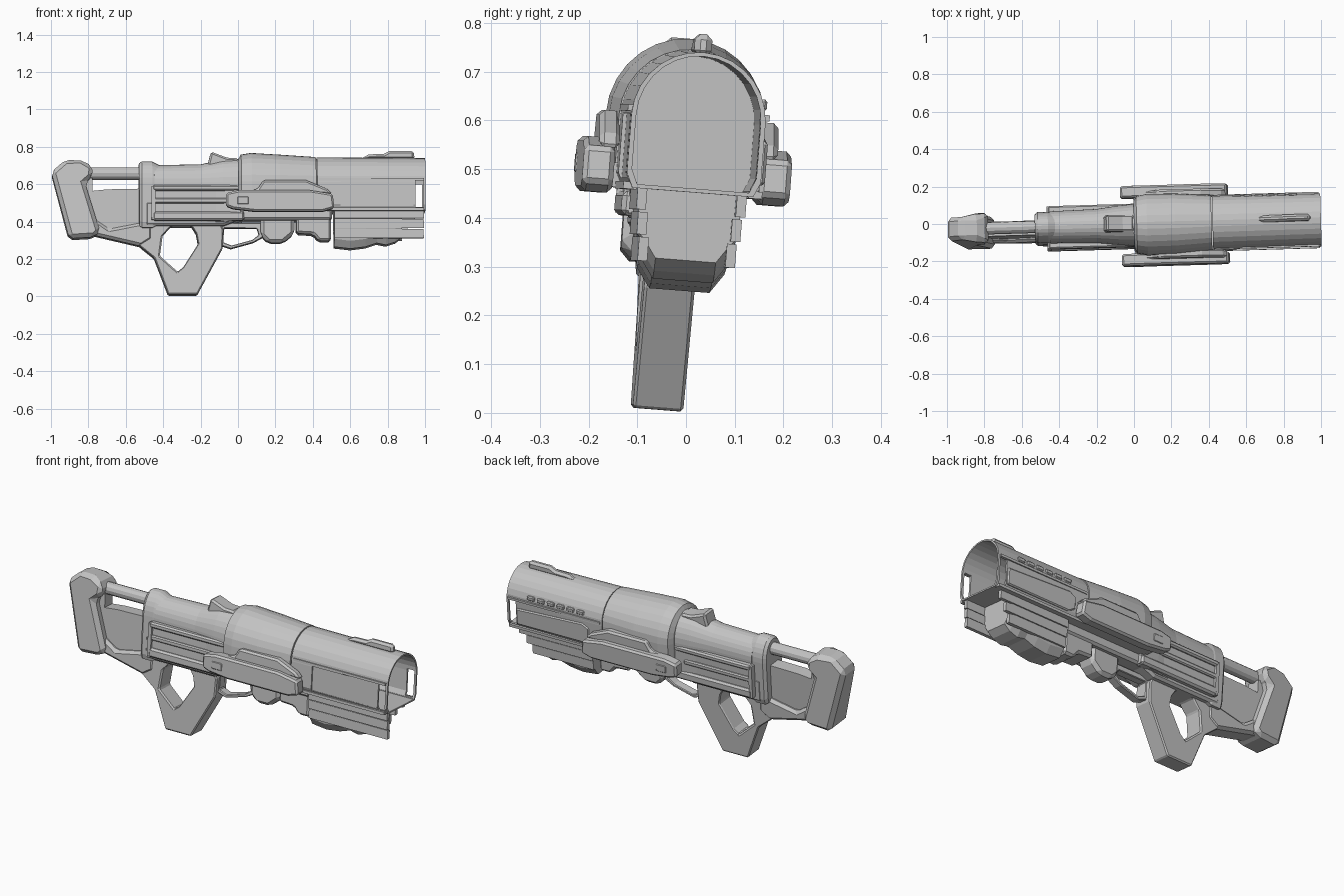
import bpy, bmesh, math
from mathutils import Matrix

grey = bpy.data.materials.new("plain_grey")
grey.diffuse_color = (0.55, 0.55, 0.55, 1)
parts = []


def finish(name, bm, bevel=0.0):
    bmesh.ops.recalc_face_normals(bm, faces=bm.faces)
    me = bpy.data.meshes.new(name)
    bm.to_mesh(me)
    bm.free()
    me.materials.append(grey)
    ob = bpy.data.objects.new(name, me)
    bpy.context.collection.objects.link(ob)
    if bevel:
        m = ob.modifiers.new("bevel", 'BEVEL')
        m.width, m.segments, m.limit_method = bevel, 1, 'ANGLE'
    parts.append(ob)
    return ob


def prism(name, pts, y0, y1, bevel=0.0):
    """Side profile (x, z) extruded from y0 to y1."""
    bm = bmesh.new()
    a = [bm.verts.new((x, y0, z)) for x, z in pts]
    b = [bm.verts.new((x, y1, z)) for x, z in pts]
    bm.faces.new(a)
    bm.faces.new(b)
    for i in range(len(a)):
        j = (i + 1) % len(a)
        bm.faces.new((a[i], a[j], b[j], b[i]))
    return finish(name, bm, bevel)


def box(name, x0, x1, y0, y1, z0, z1, bevel=0.0):
    return prism(name, [(x0, z0), (x1, z0), (x1, z1), (x0, z1)], y0, y1, bevel)


def pair(maker, name, *args):
    """Make a part on the +y side and its mirror image on the -y side."""
    maker(name + "_left", *args)
    ob = maker(name + "_right", *args)
    ob.data.transform(Matrix.Diagonal((1, -1, 1, 1)))
    ob.data.flip_normals()


def ring(name, outer, inner, hw, bevel=0.0):
    """Profile with a hole; outer and inner have equal point counts."""
    bm = bmesh.new()
    n = len(outer)
    o0, o1, i0, i1 = [[bm.verts.new((x, y, z)) for x, z in p]
                      for p in (outer, inner) for y in (-hw, hw)]
    for i in range(n):
        j = (i + 1) % n
        for p, q in ((o0, o1), (o1, i1), (i1, i0), (i0, o0)):
            bm.faces.new((p[i], p[j], q[j], q[i]))
    return finish(name, bm, bevel)


def loft(name, sections):
    """Join (x, [(y, z)...]) cross-sections and cap both ends."""
    bm = bmesh.new()
    rows = [[bm.verts.new((x, y, z)) for y, z in s] for x, s in sections]
    n = len(rows[0])
    for r, s in zip(rows, rows[1:]):
        for i in range(n):
            j = (i + 1) % n
            bm.faces.new((r[i], r[j], s[j], s[i]))
    bm.faces.new(rows[0])
    bm.faces.new(rows[-1])
    return finish(name, bm)


def dome(w, top, bot, zc=0.6, n=14):
    """Arched section: flat bottom, straight sides, round top."""
    arc = [(w * math.cos(math.pi * i / n), zc + (top - zc) * math.sin(math.pi * i / n))
           for i in range(n + 1)]
    return [(w * 0.9, bot), (w, bot + 0.03)] + arc + [(-w, bot + 0.03), (-w * 0.9, bot)]


def trough(bot):
    """Handguard section: flat top, sides tapering to a narrow bottom."""
    half = [(0.108, 0.455), (0.102, 0.36), (0.09, bot + 0.04), (0.062, bot)]
    return half + [(-y, z) for y, z in reversed(half)]


def cut(ob, cutters):
    for c in cutters:
        m = ob.modifiers.new("cut", 'BOOLEAN')
        m.object, m.operation, m.solver = c, 'DIFFERENCE', 'EXACT'
    dg = bpy.context.evaluated_depsgraph_get()
    me = bpy.data.meshes.new_from_object(ob.evaluated_get(dg))
    ob.modifiers.clear()
    ob.data = me
    for c in cutters:
        parts.remove(c)
        bpy.data.objects.remove(c)


# Open front barrel with see-through slot at the muzzle and a recess on the near side
barrel = loft("front_barrel", [
    (0.42, dome(0.143, 0.742, 0.45)), (1.0, dome(0.138, 0.738, 0.45)),
    (1.0, dome(0.128, 0.730, 0.458)), (0.55, dome(0.128, 0.730, 0.458))])
cut(barrel, [box("muzzle_slot", 0.945, 0.988, -0.3, 0.3, 0.465, 0.61),
             box("side_recess", 0.545, 0.935, -0.3, -0.134, 0.47, 0.602)])
pair(box, "upper_barrel_rail", 0.43, 0.99, 0.13, 0.146, 0.607, 0.62)
pair(box, "lower_barrel_rail", 0.43, 0.99, 0.115, 0.143, 0.447, 0.462)
prism("barrel_side_panel", [(0.5, 0.5), (0.54, 0.475), (0.94, 0.475), (0.94, 0.565), (0.54, 0.585), (0.5, 0.565)],
      0.13, 0.148, 0.006)
for i in range(6):
    box(f"barrel_vent_{i}", 0.53 + i * 0.06, 0.575 + i * 0.06, 0.125, 0.142, 0.628, 0.652, 0.005)

# Front sight
prism("front_sight", [(0.65, 0.73), (0.70, 0.758), (0.78, 0.76), (0.81, 0.776), (0.94, 0.776), (0.945, 0.73)],
      -0.018, 0.018, 0.012)

# Swollen middle shroud
loft("middle_shroud", [
    (0.0, dome(0.125, 0.73, 0.46)), (0.015, dome(0.152, 0.757, 0.45)),
    (0.07, dome(0.163, 0.766, 0.45)), (0.22, dome(0.161, 0.757, 0.45)),
    (0.415, dome(0.146, 0.744, 0.45))])

# Receiver, rear collar and rear sight
loft("receiver", [(-0.45, dome(0.085, 0.70, 0.39)), (-0.2, dome(0.09, 0.705, 0.39)),
                  (-0.08, dome(0.105, 0.73, 0.39)), (0.01, dome(0.112, 0.735, 0.40))])
loft("rear_collar", [(-0.53, dome(0.07, 0.71, 0.37)), (-0.515, dome(0.083, 0.72, 0.36)),
                     (-0.46, dome(0.083, 0.72, 0.36)), (-0.42, dome(0.075, 0.70, 0.38))])
prism("rear_sight", [(-0.165, 0.69), (-0.145, 0.77), (-0.06, 0.738), (0.0, 0.735), (0.0, 0.69)],
      -0.045, 0.045, 0.01)

# Grooved receiver sides
pair(box, "receiver_side", -0.45, 0.03, 0.06, 0.1, 0.40, 0.575)
pair(box, "side_top_rail", -0.46, 0.03, 0.06, 0.115, 0.555, 0.585, 0.008)
pair(box, "side_bottom_rail", -0.46, 0.03, 0.06, 0.115, 0.395, 0.445, 0.01)
pair(box, "side_rod", -0.45, -0.05, 0.09, 0.112, 0.488, 0.515, 0.006)
pair(box, "side_end_plate", -0.465, -0.445, 0.06, 0.113, 0.40, 0.58)
prism("lower_frame", [(-0.5, 0.37), (-0.08, 0.37), (0.0, 0.40), (0.5, 0.40), (0.5, 0.5), (-0.5, 0.5)],
      -0.085, 0.085, 0.012)

# Side pods with a raised slab on top
pair(prism, "side_pod", [(-0.07, 0.465), (-0.07, 0.535), (0.0, 0.55), (0.38, 0.55), (0.5, 0.53),
                         (0.51, 0.455), (0.45, 0.437), (0.08, 0.437), (-0.03, 0.45)], 0.15, 0.214, 0.01)
pair(prism, "pod_slab", [(0.02, 0.54), (0.1, 0.56), (0.13, 0.606), (0.36, 0.606), (0.47, 0.56), (0.5, 0.53)],
     0.14, 0.184, 0.01)
pair(box, "pod_bracket", 0.0, 0.45, 0.07, 0.16, 0.45, 0.50)
pair(box, "pod_latch", -0.01, 0.05, 0.2, 0.217, 0.475, 0.515, 0.003)

# Lower handguard: tapered trough with lumpy belly and thin stepped side plates
loft("handguard", [(x, trough(z)) for x, z in (
    (0.512, 0.258), (0.6, 0.248), (0.68, 0.258), (0.74, 0.278), (0.79, 0.268), (0.84, 0.284), (0.875, 0.31))])
for side, name, ends in ((-1, "right", (0.99, 0.99, 0.99)), (1, "left", (0.95, 0.91, 0.88))):
    for k, (z0, z1, w) in enumerate(((0.407, 0.45, 0.113), (0.356, 0.402, 0.108), (0.302, 0.351, 0.102))):
        y0, y1 = sorted((side * (w - 0.02), side * w))
        box(f"handguard_plate_{name}_{k}", 0.512, ends[k], y0, y1, z0, z1)

# Small block and front block under the shroud
prism("under_block", [(0.12, 0.45), (0.12, 0.32), (0.16, 0.28), (0.24, 0.28), (0.30, 0.33), (0.30, 0.42), (0.27, 0.45)],
      -0.055, 0.055, 0.018)
prism("front_block", [(0.31, 0.46), (0.31, 0.33), (0.4, 0.325), (0.43, 0.29), (0.495, 0.29), (0.495, 0.46)],
      -0.075, 0.075, 0.012)

# Trigger guard
ring("trigger_guard",
     [(-0.10, 0.39), (-0.10, 0.27), (-0.04, 0.25), (0.08, 0.283), (0.13, 0.31), (0.125, 0.39)],
     [(-0.075, 0.36), (-0.08, 0.285), (-0.035, 0.268), (0.075, 0.298), (0.11, 0.325), (0.10, 0.36)],
     0.025, 0.004)

# Thumbhole grip
ring("thumbhole_grip",
     [(-0.53, 0.41), (-0.53, 0.265), (-0.45, 0.20), (-0.375, 0.003), (-0.22, 0.003), (-0.085, 0.25),
      (-0.08, 0.35), (-0.11, 0.41)],
     [(-0.36, 0.37), (-0.405, 0.32), (-0.42, 0.21), (-0.325, 0.125), (-0.295, 0.15), (-0.215, 0.275),
      (-0.225, 0.33), (-0.25, 0.37)], 0.052, 0.006)

# Stock: butt tapering to the rear, lower beam, thin web and buffer rod
butt = prism("stock_butt", [(-1.0, 0.66), (-0.925, 0.726), (-0.84, 0.722), (-0.78, 0.692), (-0.78, 0.635),
                            (-0.82, 0.60), (-0.74, 0.34), (-0.77, 0.31), (-0.905, 0.302)], -0.085, 0.085, 0.04)
for v in butt.data.vertices:
    if v.co.x < -0.95 or v.co.z > 0.7:
        v.co.y *= 0.72
prism("stock_beam", [(-0.88, 0.312), (-0.76, 0.318), (-0.52, 0.262), (-0.46, 0.30), (-0.46, 0.40),
                     (-0.69, 0.355), (-0.80, 0.43)], -0.058, 0.058, 0.015)
prism("stock_web", [(-0.84, 0.34), (-0.5, 0.34), (-0.5, 0.572), (-0.7, 0.568), (-0.78, 0.56), (-0.78, 0.63), (-0.84, 0.63)],
      -0.036, 0.036)
rod = [(0.033 * math.cos(a), 0.655 + 0.033 * math.sin(a)) for a in (math.tau * i / 12 for i in range(12))]
loft("buffer_rod", [(-0.82, rod), (-0.48, rod)])

# The whole model leans and turns slightly
tilt = (Matrix.Translation((0, -0.008, 0.552)) @ Matrix.Rotation(math.radians(1.7), 4, 'Z')
        @ Matrix.Rotation(math.radians(-4.5), 4, 'X') @ Matrix.Translation((0, 0, -0.55)))
for ob in parts:
    ob.data.transform(tilt)
